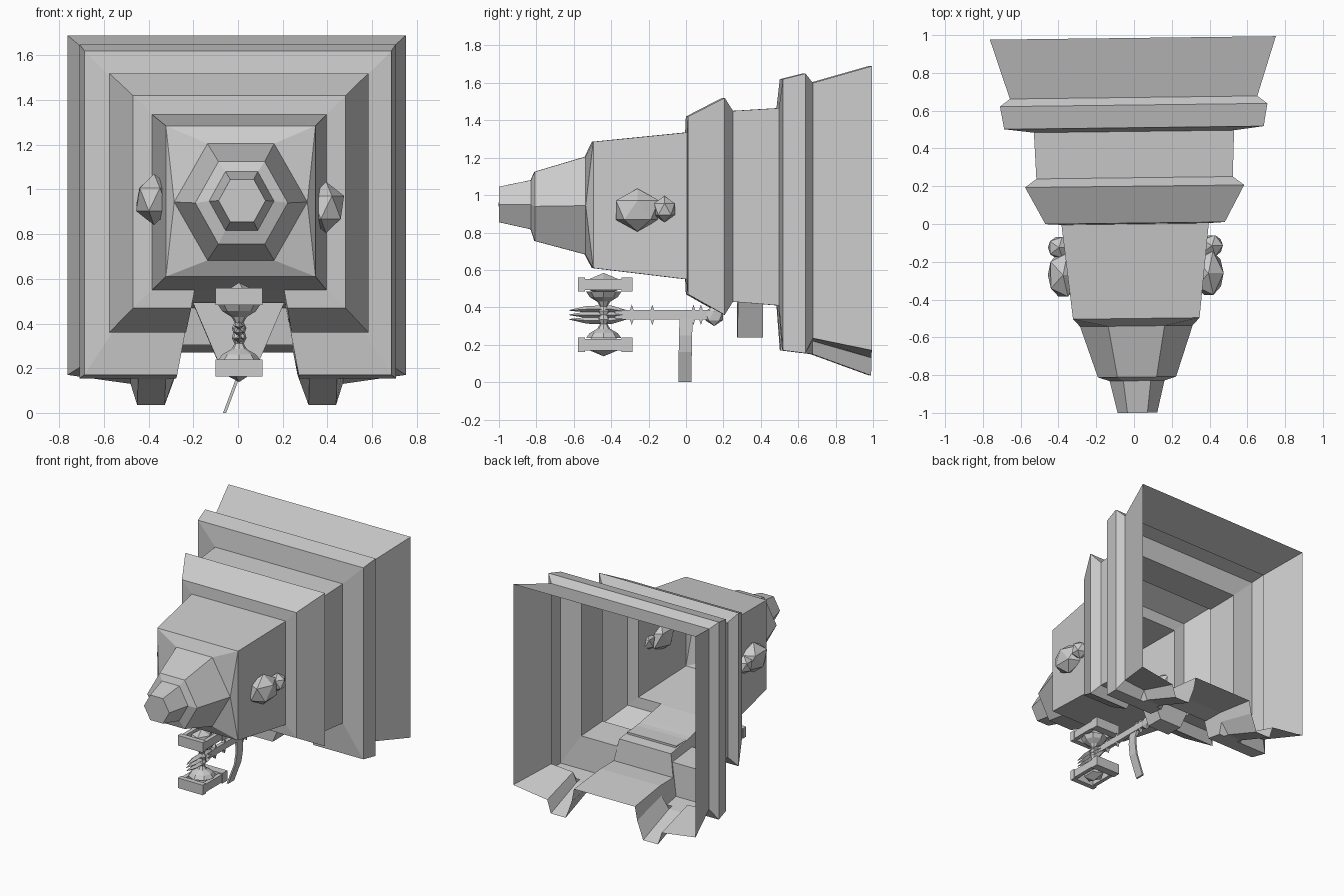
import bpy, bmesh, math
from mathutils import Matrix, Vector

if "Cube" in bpy.data.objects:
    bpy.data.objects.remove(bpy.data.objects["Cube"])

YAW = Matrix.Translation((0.006, 0, 0)) @ Matrix.Rotation(math.radians(0.7), 4, 'Z')


def finish(name, bm, matrix=None, recalc=True):
    bmesh.ops.remove_doubles(bm, verts=bm.verts, dist=0.0005)
    bmesh.ops.dissolve_degenerate(bm, edges=bm.edges, dist=0.0005)
    if recalc:
        bmesh.ops.recalc_face_normals(bm, faces=bm.faces)
    if matrix:
        bm.transform(matrix)
    me = bpy.data.meshes.new(name)
    bm.to_mesh(me)
    bm.free()
    ob = bpy.data.objects.new(name, me)
    bpy.context.collection.objects.link(ob)
    return ob


def loft(bm, rings, closed=True):
    rows = [[bm.verts.new(p) for p in r] for r in rings]
    n = len(rows[0])
    for a, b in zip(rows, rows[1:]):
        for i in range(n if closed else n - 1):
            j = (i + 1) % n
            bm.faces.new((a[i], a[j], b[j], b[i]))
    return rows


def box(bm, lo, hi):
    lo, hi = Vector(lo), Vector(hi)
    m = Matrix.Translation((lo + hi) / 2) @ Matrix.Diagonal((*(hi - lo), 1))
    bmesh.ops.create_cube(bm, size=1, matrix=m)


def ball(bm, c, r, sub=1):
    m = Matrix.Translation(c) @ Matrix.Diagonal((*r, 1))
    bmesh.ops.create_icosphere(bm, subdivisions=sub, radius=1, matrix=m)


def hexagon(y, w, top, bot):
    mid = (top + bot) / 2
    return [(w / 2, y, top), (w, y, mid), (w / 2, y, bot),
            (-w / 2, y, bot), (-w, y, mid), (-w / 2, y, top)]


def square(y, w, top, bot):
    return [(w, y, top), (w, y, bot), (-w, y, bot), (-w, y, top)]


# Hexagonal nose blending into the square front housing
bm = bmesh.new()
nose = loft(bm, [hexagon(-1.0, .105, 1.045, .855), hexagon(-.83, .145, 1.08, .817),
                 hexagon(-.81, .207, 1.125, .755), hexagon(-.54, .298, 1.205, .683)])
bm.faces.new(nose[0])
h = nose[-1]
s = loft(bm, [square(-.5, .335, 1.285, .61), square(0, .39, 1.335, .55)])[0]
for f in ((h[0], h[5], s[3], s[0]), (h[0], s[0], h[1]), (h[1], s[0], s[1]), (h[1], s[1], h[2]),
          (h[2], s[1], s[2], h[3]), (h[3], s[2], h[4]), (h[4], s[2], s[3]), (h[4], s[3], h[5])):
    bm.faces.new(f)
finish("front_housing", bm, YAW)


# Stepped rear shell, open at the back, with an arched notch and two feet below
def section(y, w, top, bot, notch, foot_top=None, foot=None):
    def nx(z):
        return .2 + (.55 - z) * .19
    ft = bot if foot_top is None else foot_top
    fz = bot if foot is None else foot
    half = [(w, top), (w, bot), (.475, ft), (.445, fz), (.322, fz), (nx(bot), bot), (nx(notch), notch)]
    half = [(min(x, w), z) for x, z in half]
    return [(x, y, z) for x, z in half] + [(-x, y, z) for x, z in reversed(half)]


bm = bmesh.new()
loft(bm, [section(0, .39, 1.335, .55, .55),
          section(.005, .475, 1.42, .47, .55),
          section(.2, .58, 1.52, .36, .51),
          section(.245, .52, 1.45, .43, .5),
          section(.49, .53, 1.465, .41, .47),
          section(.51, .687, 1.62, .17, .305),
          section(.63, .708, 1.65, .155, .305),
          section(.67, .655, 1.60, .235, .305, .22, .15),
          section(.985, .757, 1.69, .17, .27, .13, .035)])
finish("rear_shell", bm, YAW)

# Tapered block below the shell
bm = bmesh.new()
rows = loft(bm, [[(w, .275, z), (w, .41, z), (-w, .41, z), (-w, .275, z)]
                 for w, z in ((.205, .495), (.095, .238))])
for r in rows:
    bm.faces.new(r)
finish("under_block", bm, YAW)

# Faceted knobs on both sides
for side, name, z in ((1, "right_knob", .92), (-1, "left_knob", .955)):
    bm = bmesh.new()
    ball(bm, (side * .385, -.265, z), (.09, .135, .115))
    ball(bm, (side * .405, -.12, z + .005), (.065, .065, .07))
    finish(name, bm, YAW)

# Lantern: two open frames with domes, joined by a waisted spindle
LX, LY = .005, -.44
for name, z in (("lantern_top", .522), ("lantern_base", .2)):
    bm = bmesh.new()
    for y0, y1 in ((-.578, -.54), (-.345, -.285)):
        box(bm, (LX - .105, y0, z - .038), (LX + .105, y1, z + .038))
    for x in (-.087, .087):
        box(bm, (LX + x - .015, -.54, z - .03), (LX + x + .015, -.345, z + .03))
    ball(bm, (LX, LY, z), (.072, .095, .062))
    finish(name, bm)

bm = bmesh.new()
prof = [(.095, .485), (.075, .455), (.035, .43), (.02, .405), (.033, .38), (.026, .36),
        (.033, .335), (.02, .31), (.035, .285), (.075, .262), (.095, .235)]
rows = loft(bm, [[(LX + r * math.cos(a), LY + r * math.sin(a), z)
                  for a in [math.tau * i / 8 for i in range(8)]] for r, z in prof])
bm.faces.new(rows[0])
bm.faces.new(rows[-1])
finish("lantern_spindle", bm)

# Swept blades crossing the spindle
bm = bmesh.new()
for dz in (-.03, 0, .03):
    rows = loft(bm, [[(LX + r, y, .36 + dz * k), (LX, y, .36 + dz * k + r * .8),
                      (LX - r, y, .36 + dz * k), (LX, y, .36 + dz * k - r * .8)]
                     for y, r, k in ((-.625, .002, .8), (-.53, .022, 1), (-.4, .025, 1), (-.29, .006, .4))])
    bm.faces.new(rows[0])
    bm.faces.new(rows[-1])
finish("lantern_blades", bm)

# Arm that carries the lantern, with pointed studs
bm = bmesh.new()
box(bm, (LX - .014, -.38, .335), (LX + .014, .17, .385))
for y in (-.29, -.18, .04, .08):
    rows = loft(bm, [[(LX - .012, y - .018, .36), (LX - .012, y, .415), (LX - .012, y + .018, .36),
                      (LX - .012, y, .305)],
                     [(LX + .012, y - .018, .36), (LX + .012, y, .415), (LX + .012, y + .018, .36),
                      (LX + .012, y, .305)]])
    bm.faces.new(rows[0])
    bm.faces.new(rows[1])
ball(bm, (LX, .15, .355), (.03, .055, .055))
finish("lantern_arm", bm)

# Hanging strap
bm = bmesh.new()
rows = loft(bm, [[(x - .007, y - .035, z), (x + .007, y - .035, z), (x + .007, y + .035, z), (x - .007, y + .035, z)]
                 for x, y, z in ((.007, 0, .34), (.012, -.002, .25), (0, -.004, .16), (-.03, -.005, .08), (-.06, -.005, 0))])
bm.faces.new(rows[0])
bm.faces.new(rows[-1])
finish("hanging_strap", bm)
